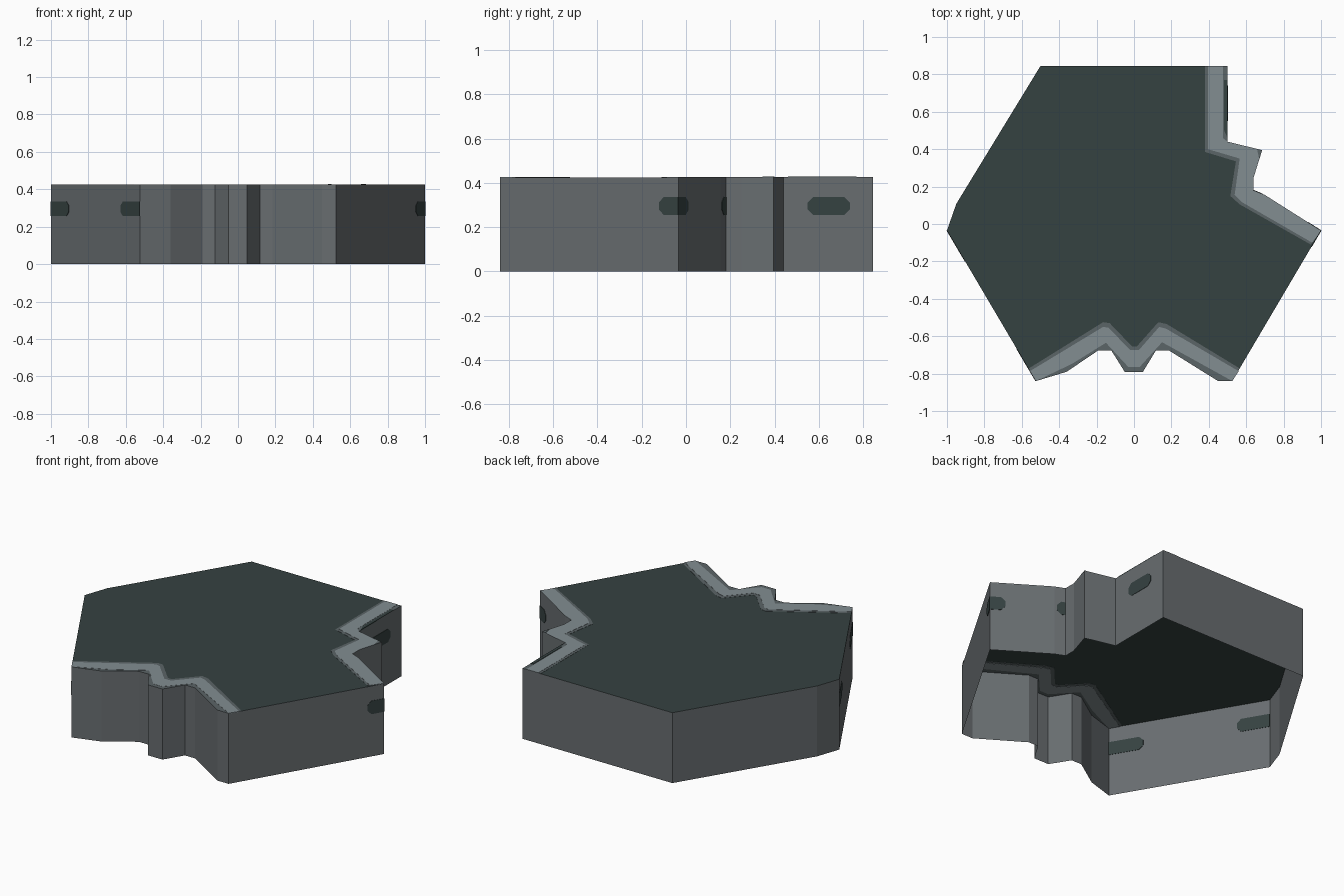
import bpy
from mathutils import Vector

if "Cube" in bpy.data.objects:
    bpy.data.objects.remove(bpy.data.objects["Cube"])

H = 0.425


def material(name, rgb):
    m = bpy.data.materials.new(name)
    m.diffuse_color = (*rgb, 1)
    m.use_nodes = True
    m.node_tree.nodes["Principled BSDF"].inputs["Base Color"].default_value = m.diffuse_color
    return m


DARK = material("dark slate green", (0.036, 0.054, 0.053))
WALL = material("wall grey", (0.138, 0.153, 0.162))
LIGHT = material("light edge grey", (0.225, 0.268, 0.285))
MID = material("middle grey", (0.105, 0.128, 0.135))


def mesh(name, verts, faces, mat):
    me = bpy.data.meshes.new(name)
    me.from_pydata([tuple(v) for v in verts], [], faces)
    me.materials.append(mat)
    ob = bpy.data.objects.new(name, me)
    bpy.context.collection.objects.link(ob)
    return ob


def plate(name, pts, normal, half, mat):
    """Thin plate centred on a sheet; pts run clockwise seen along +normal."""
    n = len(pts)
    off = Vector(normal) * half
    verts = [Vector(p) + off for p in pts] + [Vector(p) - off for p in pts]
    faces = [tuple(reversed(range(n))), tuple(range(n, 2 * n))]
    faces += [(i, (i + 1) % n, (i + 1) % n + n, i + n) for i in range(n)]
    return mesh(name, verts, faces, mat)


def deck_plate(name, pts, half, mat):
    return plate(name, [(x, y, H) for x, y in pts], (0, 0, 1), half, mat)


# Outline, clockwise from the back right corner
right = [(0.5, 0.845), (0.5, 0.44), (0.685, 0.395), (0.64, 0.25),
         (0.64, 0.18), (0.70, 0.155), (1.0, -0.035)]
front = [(0.525, -0.84), (0.45, -0.84), (0.185, -0.675), (0.118, -0.675),
         (0.048, -0.79), (-0.05, -0.79), (-0.122, -0.675), (-0.19, -0.675),
         (-0.36, -0.79), (-0.525, -0.84)]
left = [(-1.0, -0.035), (-0.95, 0.108), (-0.5, 0.845)]
outline = right + front + left
n = len(outline)

# Top deck: a single sheet
mesh("top_deck", [(x, y, H) for x, y in outline], [tuple(reversed(range(n)))], DARK)

# Walls: open-bottomed skirt
mesh("walls", [(x, y, z) for z in (0, H) for x, y in outline],
     [(i, i + n, (i + 1) % n + n, (i + 1) % n) for i in range(n)], WALL)

# Edge bands: inner limits of the middle grey trim
inner_r = [(0.945, -0.11), (0.565, 0.105), (0.515, 0.15), (0.545, 0.335),
           (0.38, 0.385), (0.38, 0.845)]
inner_f = [(-0.562, -0.772), (-0.165, -0.525), (-0.13, -0.53), (-0.01, -0.655),
           (0.015, -0.655), (0.13, -0.525), (0.175, -0.535), (0.565, -0.772)]
deck_plate("right_trim", right + inner_r, 0.001, MID)
deck_plate("front_trim", front + inner_f, 0.001, MID)

# Light bands, set in from the trim
light_r = [(0.953, -0.10), (0.58, 0.115), (0.538, 0.155), (0.565, 0.35),
           (0.395, 0.40), (0.395, 0.845)]
light_f = [(-0.557, -0.787), (-0.165, -0.55), (-0.135, -0.555), (-0.02, -0.675),
           (0.025, -0.675), (0.135, -0.55), (0.172, -0.56), (0.56, -0.787)]
outer_f = [(0.49, -0.82), (0.15, -0.632), (0.03, -0.765), (-0.03, -0.765),
           (-0.15, -0.635), (-0.33, -0.747), (-0.5, -0.828)]
deck_plate("right_light_band",
           [(0.475, 0.845), (0.475, 0.46)] + right[1:] + light_r, 0.002, LIGHT)
deck_plate("front_light_band",
           front[:1] + outer_f + front[-1:] + light_f, 0.002, LIGHT)

# Dark bits at the outer edge of the right band
deck_plate("edge_sliver", [(0.482, 0.77), (0.5, 0.77), (0.5, 0.46), (0.482, 0.5)],
           0.003, DARK)
deck_plate("edge_corner", [(0.685, 0.395), (0.67, 0.345), (0.658, 0.40)],
           0.003, MID)


# Rounded dark marks on the walls, seen from both sides
def mark(name, a, b, s0, s1, round0=True, round1=True):
    a, b = Vector((*a, 0)), Vector((*b, 0))
    z0, z1, c = 0.256, 0.336, 0.024
    c0, c1 = c * round0, c * round1
    d = (b - a).normalized()
    normal = Vector((0, 0, 1)).cross(d)
    prof = [(s0, z0 + c), (s0, z1 - c), (s0 + c0, z1), (s1 - c1, z1),
            (s1, z1 - c), (s1, z0 + c), (s1 - c1, z0), (s0 + c0, z0)]
    if not round0:
        prof[0], prof[1] = (s0, z0 + 0.001), (s0, z1 - 0.001)
    if not round1:
        prof[4], prof[5] = (s1, z1 - 0.001), (s1, z0 + 0.001)
    pts = [a + d * s + Vector((0, 0, z)) for s, z in prof]
    plate(name, pts[::-1], normal, 0.002, DARK)


length = (Vector(front[-1]) - Vector(left[0])).length
mark("mark_back_right", right[0], right[1], 0.105, 0.295)
mark("mark_notch_inner", right[4], right[5], 0.0, 0.05, False, True)
full = (Vector(right[6]) - Vector(right[5])).length
mark("mark_notch_outer", right[5], right[6], full - 0.085, full, True, False)
mark("mark_right", right[6], front[0], 0.0, 0.10, False, True)
mark("mark_left_front", front[-1], left[0], 0.0, 0.20, False, True)
mark("mark_left_back", front[-1], left[0], length - 0.19, length, True, False)
